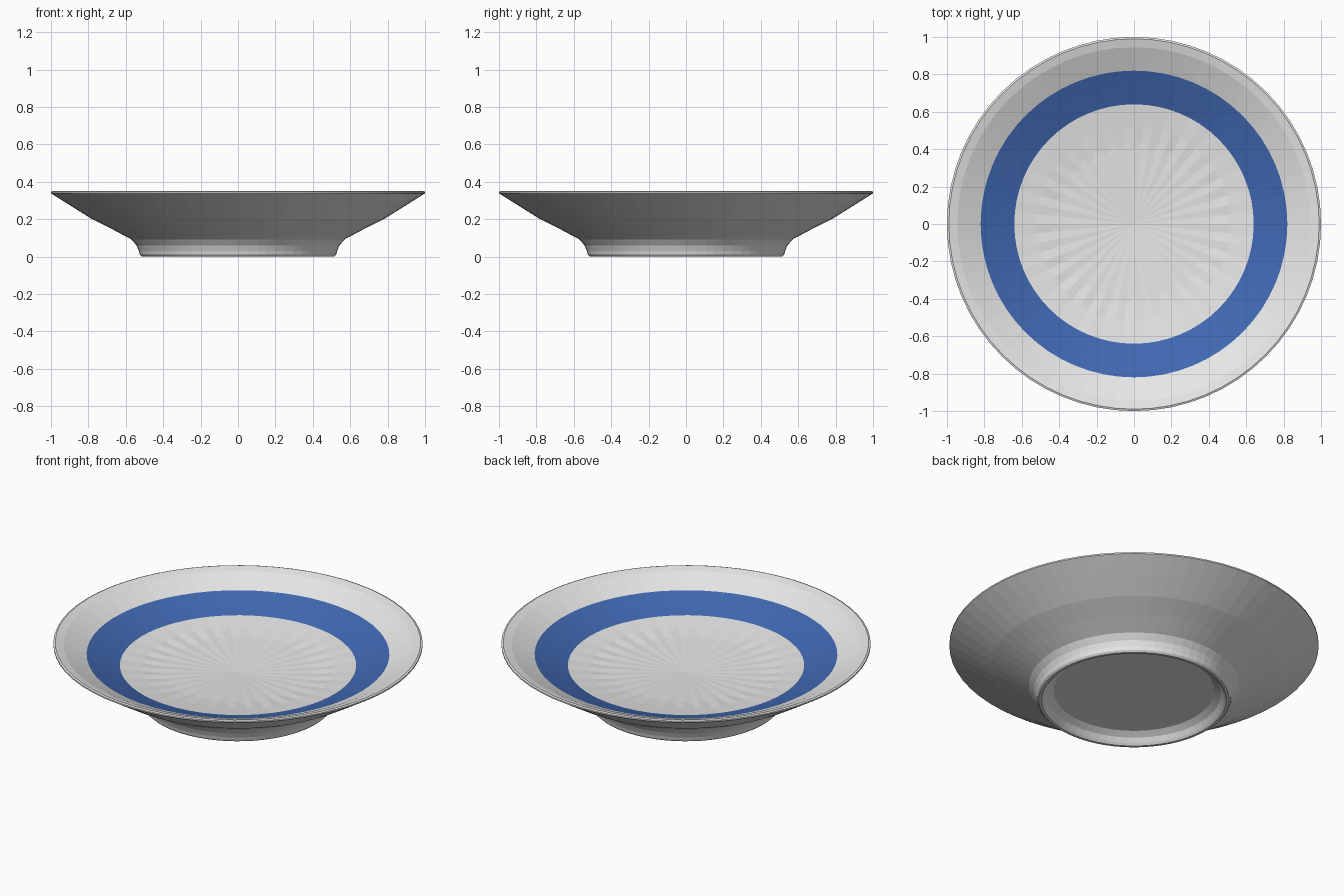
import bpy, bmesh, math

if "Cube" in bpy.data.objects:
    bpy.data.objects.remove(bpy.data.objects["Cube"])

SIDES = 64


def material(name, rgb):
    m = bpy.data.materials.new(name)
    m.diffuse_color = (*rgb, 1.0)
    m.use_nodes = True
    m.node_tree.nodes["Principled BSDF"].inputs["Base Color"].default_value = m.diffuse_color
    return m


white = material("white glaze", (0.80, 0.80, 0.80))
blue = material("blue glaze", (0.052, 0.14, 0.45))

# Cross-section (radius, height, flute depth) from well centre, over rim, to foot and base
profile = [
    (0.42, 0.188, 0.025),
    (0.52, 0.199, 0.010),
    (0.64, 0.215, 0.0),
    (0.73, 0.247, 0.0),
    (0.82, 0.28, 0.0),
    (0.945, 0.338, 0.0),
    (0.99, 0.35, 0.0),
    (1.00, 0.346, 0.0),
    (1.00, 0.338, 0.0),
    (0.90, 0.275, 0.0),
    (0.78, 0.20, 0.0),
    (0.67, 0.145, 0.0),
    (0.57, 0.092, 0.0),
    (0.543, 0.06, 0.0),
    (0.53, 0.03, 0.0),
    (0.525, 0.01, 0.0),
    (0.515, 0.0, 0.0),
    (0.50, 0.0, 0.0),
    (0.488, 0.012, 0.0),
    (0.47, 0.035, 0.0),
    (0.435, 0.057, 0.0),
]

bm = bmesh.new()
rings = []
for r, z, flute in profile:
    ring = []
    for i in range(SIDES):
        a = 2 * math.pi * i / SIDES
        s = 1 if i % 2 else -1
        rr = r + s * flute
        ring.append(bm.verts.new((rr * math.cos(a), rr * math.sin(a), z)))
    rings.append(ring)

# Skin between rings, with the blue band on the inside slope
for k in range(len(rings) - 1):
    for i in range(SIDES):
        j = (i + 1) % SIDES
        f = bm.faces.new((rings[k][i], rings[k + 1][i], rings[k + 1][j], rings[k][j]))
        f.material_index = 1 if k in (2, 3) else 0

# Shallow well centre and flat base inside the foot
top = bm.verts.new((0, 0, 0.17))
base = bm.verts.new((0, 0, 0.06))
for i in range(SIDES):
    j = (i + 1) % SIDES
    bm.faces.new((top, rings[0][i], rings[0][j]))
    bm.faces.new((base, rings[-1][j], rings[-1][i]))

bmesh.ops.recalc_face_normals(bm, faces=bm.faces[:])
mesh = bpy.data.meshes.new("plate")
bm.to_mesh(mesh)
bm.free()
mesh.materials.append(white)
mesh.materials.append(blue)
plate = bpy.data.objects.new("plate", mesh)
bpy.context.collection.objects.link(plate)
